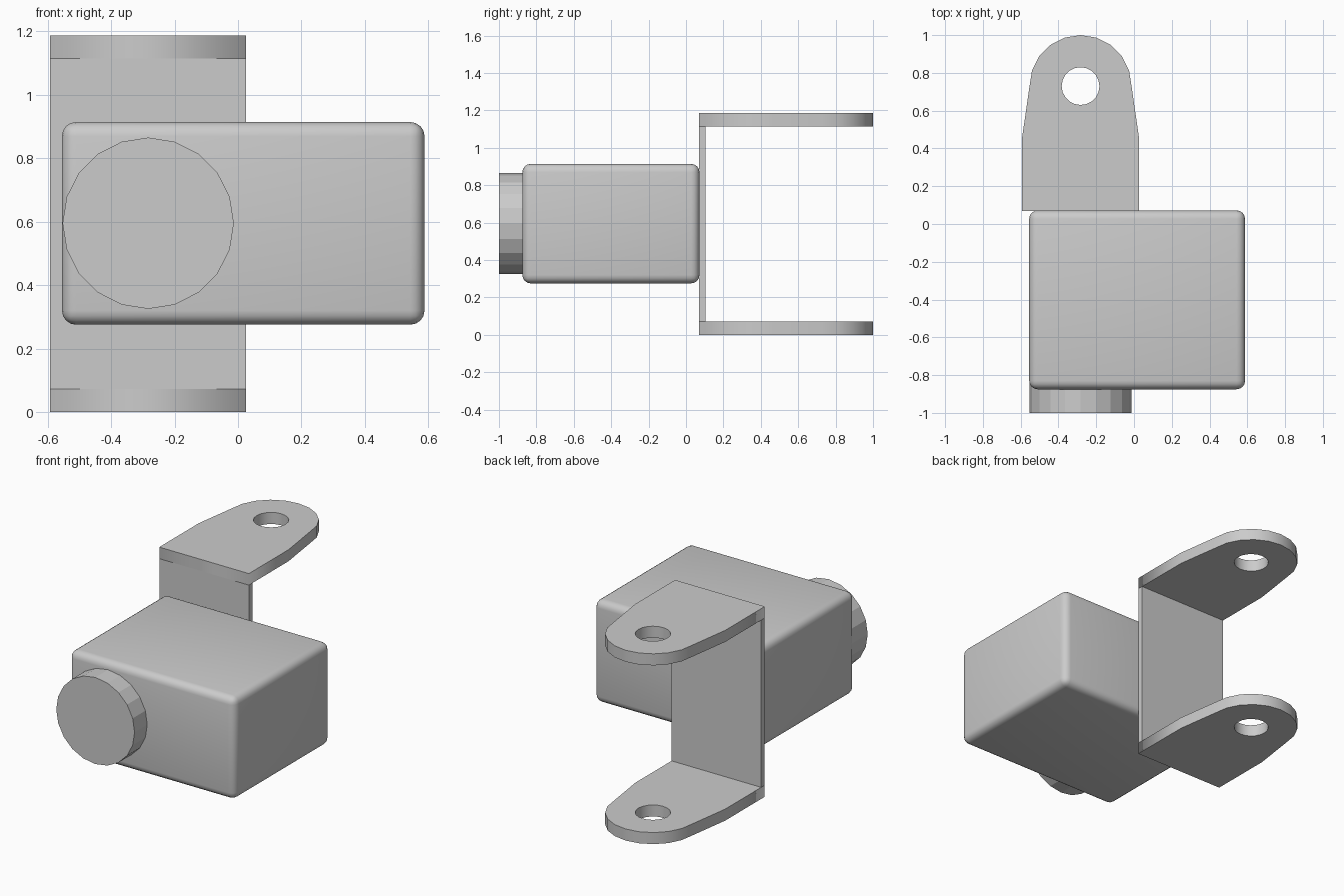
import bpy
from math import sin, cos, pi, radians

if "Cube" in bpy.data.objects:
    bpy.data.objects.remove(bpy.data.objects["Cube"])

CX, SIDES = -0.283, 20           # shared axis of bracket and knob
X0, X1 = -0.592, 0.026           # bracket width
HEIGHT, THICK = 1.186, 0.072


def circle(cx, cy, r, first=0, last=SIDES - 1):
    return [(cx + r * cos(2 * pi * i / SIDES), cy + r * sin(2 * pi * i / SIDES))
            for i in range(first, last + 1)]


def box(name, lo, hi):
    bpy.ops.mesh.primitive_cube_add(size=1, location=[(a + b) / 2 for a, b in zip(lo, hi)])
    ob = bpy.context.object
    ob.name = name
    ob.scale = [b - a for a, b in zip(lo, hi)]
    bpy.ops.object.transform_apply(location=False, rotation=False, scale=True)
    return ob


def flat_plate(name, loops, z, thick):
    """Filled outline with holes, extruded along z."""
    cu = bpy.data.curves.new(name, 'CURVE')
    cu.dimensions, cu.fill_mode, cu.extrude = '2D', 'BOTH', thick / 2
    for pts in loops:
        sp = cu.splines.new('POLY')
        sp.points.add(len(pts) - 1)
        for p, (x, y) in zip(sp.points, pts):
            p.co = (x, y, 0, 1)
        sp.use_cyclic_u = True
    ob = bpy.data.objects.new(name, cu)
    bpy.context.collection.objects.link(ob)
    ob.location.z = z + thick / 2
    bpy.ops.object.select_all(action='DESELECT')
    ob.select_set(True)
    bpy.context.view_layer.objects.active = ob
    bpy.ops.object.convert(target='MESH')
    return bpy.context.object


# Rounded housing
housing = box("housing", (-0.555, -0.875, 0.275), (0.588, 0.072, 0.914))
bevel = housing.modifiers.new("rounded_edges", 'BEVEL')
bevel.width, bevel.segments = 0.045, 4
bpy.ops.object.modifier_apply(modifier=bevel.name)
bpy.ops.object.shade_smooth_by_angle(angle=radians(30))

# Round knob on the front
bpy.ops.mesh.primitive_cylinder_add(vertices=SIDES, radius=0.27, depth=0.2,
                                    location=(CX, -0.9, 0.595), rotation=(pi / 2, 0, 0))
bpy.context.object.name = "front_knob"

# Bracket: upright web and two tapered ears with a pin hole
box("bracket_web", (X0, 0.07, THICK), (X1, 0.105, HEIGHT - THICK))
outline = [(X0, 0.07), (X1, 0.07), (X1, 0.46)] + circle(CX, 0.73, 0.27, 0, SIDES // 2) + [(X0, 0.46)]
hole = circle(CX, 0.73, 0.1)
for name, z in (("lower_ear", 0), ("upper_ear", HEIGHT - THICK)):
    flat_plate(name, [outline, hole], z, THICK)
